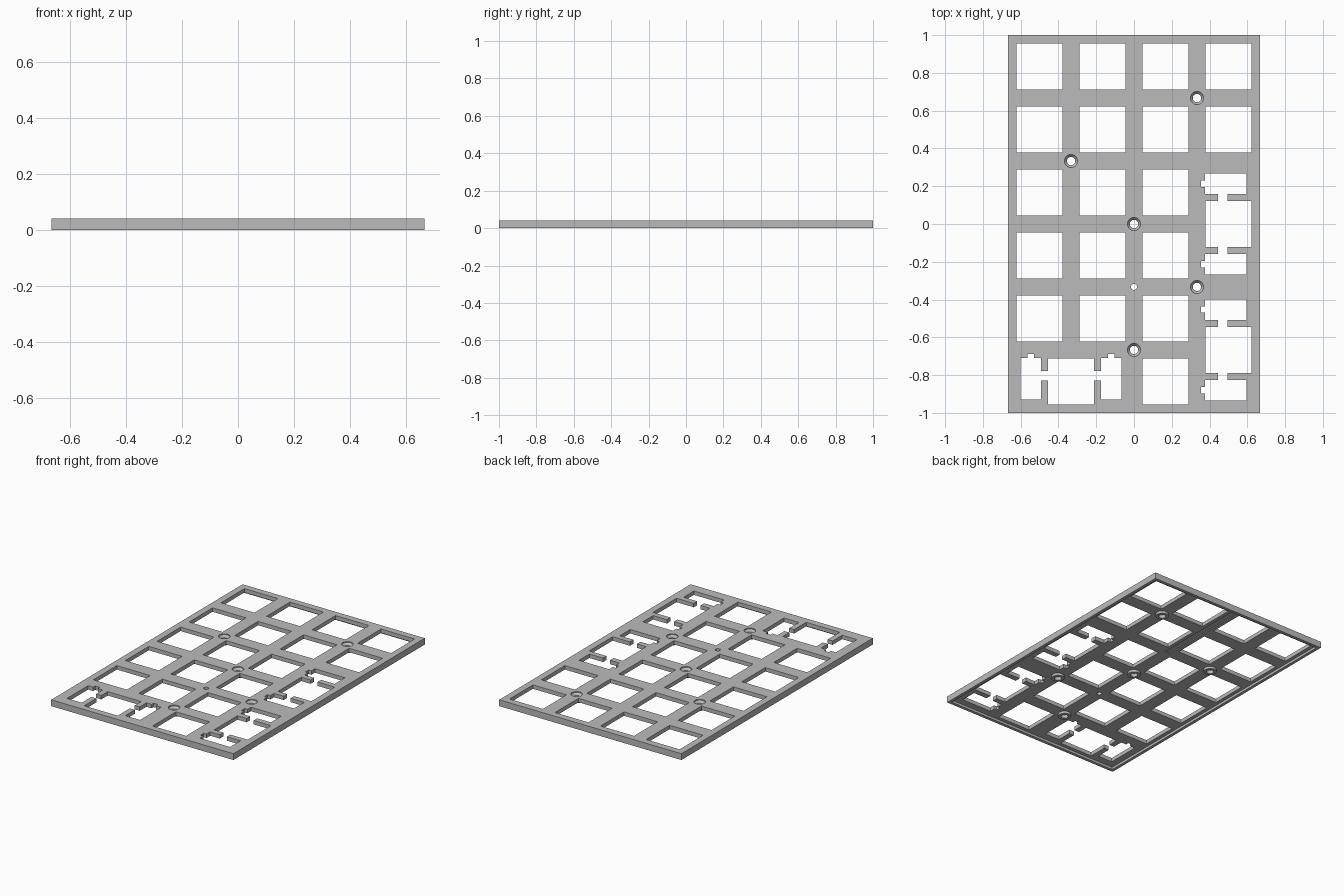
import bpy
import bmesh
from math import cos, sin, tau

if "Cube" in bpy.data.objects:
    bpy.data.objects.remove(bpy.data.objects["Cube"])

PITCH = 1 / 3            # spacing of the key grid
HALF_X, HALF_Y = 2 * PITCH, 3 * PITCH
TOP = 0.042              # full height
UNDER = 0.016            # underside of the thin plate
RIM = 0.02               # width of the rim below the plate
KEY = 0.1225             # half size of a key opening

grey = bpy.data.materials.new("plain grey")
grey.use_nodes = True
grey.diffuse_color = (0.5, 0.5, 0.5, 1)
grey.node_tree.nodes["Principled BSDF"].inputs["Base Color"].default_value = (0.5, 0.5, 0.5, 1)


def prism(bm, outline, z0, z1):
    """Extrude a flat outline between two heights."""
    face = bm.faces.new([bm.verts.new((x, y, z0)) for x, y in outline])
    new = bmesh.ops.extrude_face_region(bm, geom=[face])["geom"]
    for v in new:
        if isinstance(v, bmesh.types.BMVert):
            v.co.z = z1


def box(bm, x0, x1, y0, y1, z0, z1):
    prism(bm, [(x0, y0), (x1, y0), (x1, y1), (x0, y1)], z0, z1)


def round_stack(bm, x, y, rings, sides=32):
    """Closed turned solid from (radius, height) rings."""
    loops = [[bm.verts.new((x + r * cos(tau * i / sides), y + r * sin(tau * i / sides), z))
              for i in range(sides)] for r, z in rings]
    for a, b in zip(loops, loops[1:]):
        for i in range(sides):
            j = (i + 1) % sides
            bm.faces.new((a[i], a[j], b[j], b[i]))
    bm.faces.new(loops[0][::-1])
    bm.faces.new(loops[-1])


def finish(name, bm):
    bmesh.ops.recalc_face_normals(bm, faces=bm.faces)
    mesh = bpy.data.meshes.new(name)
    bm.to_mesh(mesh)
    bm.free()
    mesh.materials.append(grey)
    obj = bpy.data.objects.new(name, mesh)
    bpy.context.collection.objects.link(obj)
    return obj


def wide_key_outline():
    """Key opening joined by necks to a stabiliser slot on each side."""
    half = [(KEY, -KEY), (KEY, 0.004), (0.159, 0.004), (0.159, -0.096),
            (0.267, -0.096), (0.267, 0.125), (0.23, 0.125), (0.23, 0.146),
            (0.197, 0.146), (0.197, 0.125), (0.159, 0.125), (0.159, 0.055),
            (KEY, 0.055), (KEY, KEY)]
    return half + [(-u, v) for u, v in reversed(half)]


# Plate body
bm = bmesh.new()
box(bm, -HALF_X, HALF_X, -HALF_Y, HALF_Y, 0, TOP)
plate = finish("switch_plate", bm)

# Hollow underside inside the rim
bm = bmesh.new()
box(bm, RIM - HALF_X, HALF_X - RIM, RIM - HALF_Y, HALF_Y - RIM, -0.02, UNDER)
hollow = finish("underside_hollow", bm)

# Screw bosses
screws = [(PITCH, 2 * PITCH), (-PITCH, PITCH), (0, 0), (PITCH, -PITCH), (0, -2 * PITCH)]
bm = bmesh.new()
for x, y in screws:
    round_stack(bm, x, y, [(0.04, 0), (0.04, UNDER + 0.01)])
bosses = finish("screw_bosses", bm)

# Openings: single keys
bm = bmesh.new()
for row in range(6):
    for col in range(4):
        wide = (col == 3 and row < 4) or (row == 0 and col < 2)
        if not wide:
            x, y = (col - 1.5) * PITCH, (row - 2.5) * PITCH
            box(bm, x - KEY, x + KEY, y - KEY, y + KEY, -0.02, TOP + 0.02)

# Openings: double-width keys, two upright and one lying along x
for y in (0, -2 * PITCH):
    prism(bm, [(0.5 - v, y + u) for u, v in wide_key_outline()], -0.02, TOP + 0.02)
prism(bm, [(u - PITCH, v - 2.5 * PITCH) for u, v in wide_key_outline()], -0.02, TOP + 0.02)

# Countersunk screw holes and the small reset hole
for x, y in screws:
    round_stack(bm, x, y, [(0.022, -0.02), (0.022, 0.022), (0.035, 0.036), (0.035, TOP + 0.02)])
round_stack(bm, 0, -PITCH, [(0.016, -0.02), (0.016, TOP + 0.02)])

# Shallow cable groove on the underside
box(bm, -0.02, 0.02, 0.32, 0.96, UNDER - 0.01, UNDER + 0.006)
openings = finish("openings", bm)

# Combine
bpy.ops.object.select_all(action="DESELECT")
plate.select_set(True)
bpy.context.view_layer.objects.active = plate
for tool, operation in ((hollow, "DIFFERENCE"), (bosses, "UNION"), (openings, "DIFFERENCE")):
    tool.hide_render = True
    mod = plate.modifiers.new(tool.name, "BOOLEAN")
    mod.object, mod.operation, mod.solver = tool, operation, "EXACT"
    bpy.ops.object.modifier_apply(modifier=mod.name)
    bpy.data.objects.remove(tool)

bpy.ops.object.shade_smooth_by_angle(angle=0.5)
